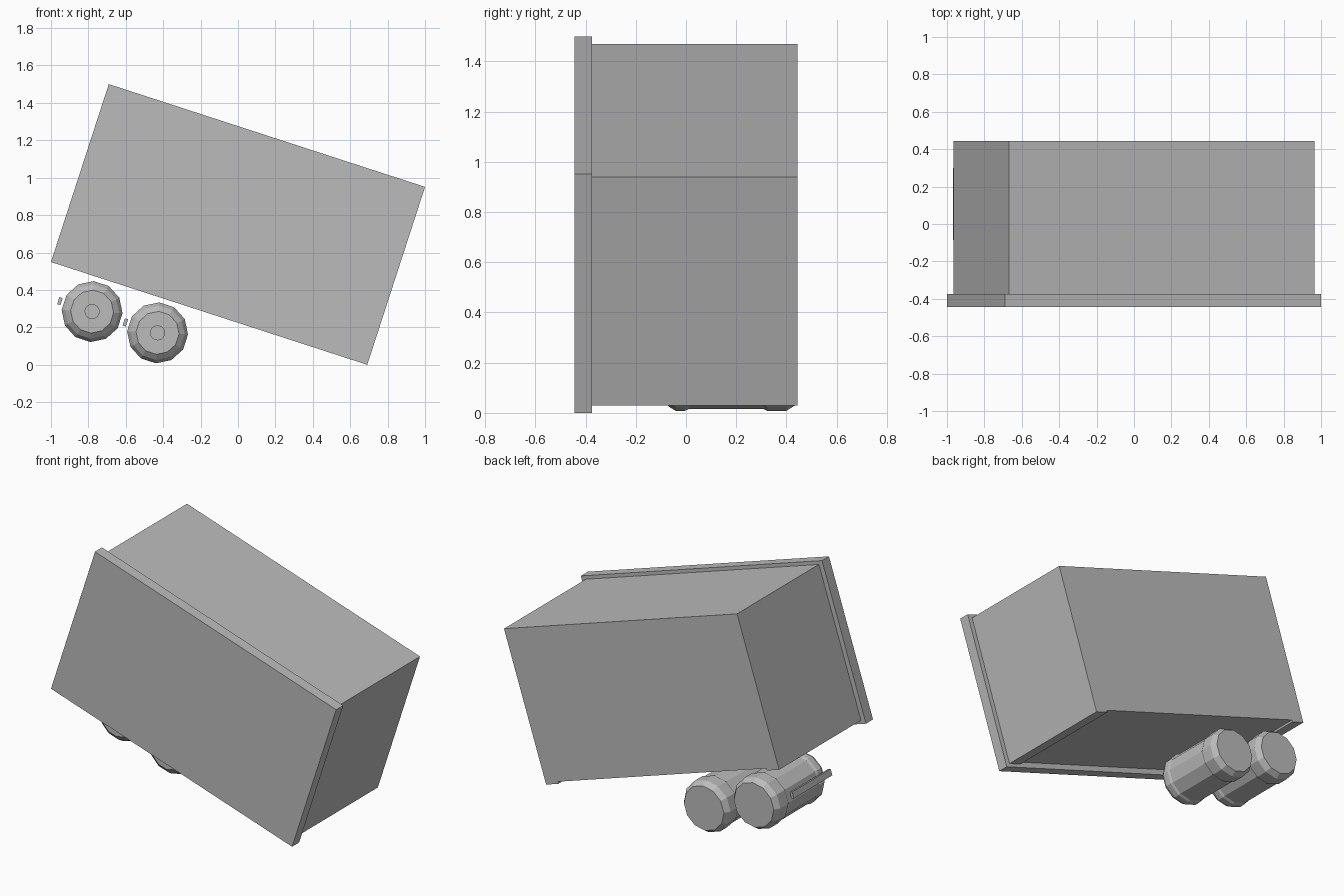
import bpy, bmesh, math
from mathutils import Matrix

if "Cube" in bpy.data.objects:
    bpy.data.objects.remove(bpy.data.objects["Cube"])

# Whole model is built level, then tilted 18 degrees about the y axis
TILT = Matrix.Translation((0, 0, 0.75)) @ Matrix.Rotation(math.radians(18), 4, 'Y')

grey = bpy.data.materials.new("light_grey")
grey.diffuse_color = (0.5, 0.5, 0.5, 1)
grey.use_nodes = True
grey.node_tree.nodes["Principled BSDF"].inputs["Base Color"].default_value = grey.diffuse_color


def finish(name, bm):
    bmesh.ops.recalc_face_normals(bm, faces=bm.faces)
    bm.transform(TILT)
    mesh = bpy.data.meshes.new(name)
    bm.to_mesh(mesh)
    bm.free()
    mesh.materials.append(grey)
    bpy.context.collection.objects.link(bpy.data.objects.new(name, mesh))


def prism(name, outline, y0, y1):
    """Extrude an x-z outline from y0 to y1."""
    bm = bmesh.new()
    face = bm.faces.new([bm.verts.new((x, y0, z)) for x, z in outline])
    new = bmesh.ops.extrude_face_region(bm, geom=[face])["geom"]
    bmesh.ops.translate(bm, vec=(0, y1 - y0, 0),
                        verts=[v for v in new if isinstance(v, bmesh.types.BMVert)])
    finish(name, bm)


def rect(x0, x1, z0, z1):
    return [(x0, z0), (x1, z0), (x1, z1), (x0, z1)]


def lathe(name, cx, cz, profile, sides):
    """Capped rings of (y, radius) around an axis along y."""
    bm = bmesh.new()
    rings = []
    for y, r in profile:
        angles = [2 * math.pi * (i + 0.5) / sides for i in range(sides)]
        rings.append([bm.verts.new((cx + r * math.cos(a), y, cz + r * math.sin(a)))
                      for a in angles])
    for a, b in zip(rings, rings[1:]):
        for i in range(sides):
            j = (i + 1) % sides
            bm.faces.new((a[i], a[j], b[j], b[i]))
    bm.faces.new(rings[0])
    bm.faces.new(rings[-1])
    finish(name, bm)


# Front panel, overhanging the body
prism("front_panel", rect(-0.889, 0.889, -0.5, 0.5), -0.445, -0.375)

# Body with a shallow recess underneath between two end lips
W, H, LIP, STEP = 0.859, 0.478, 0.09, 0.013
prism("body", [(-W, -H), (-W + LIP, -H), (-W + LIP, -H + STEP),
               (W - LIP, -H + STEP), (W - LIP, -H), (W, -H), (W, H), (-W, H)],
      -0.375, 0.445)

# Two canisters below the body, each with a button and a side clip
CAN = [(-0.095, 0.115), (-0.07, 0.145), (-0.04, 0.163), (-0.005, 0.163),
       (0.01, 0.156), (0.31, 0.156), (0.325, 0.163), (0.40, 0.163), (0.435, 0.14)]
for side, cx in (("left", -0.598), ("right", -0.23)):
    cz = -0.684
    lathe(side + "_canister", cx, cz, CAN, 12)
    lathe(side + "_button", cx, cz, [(-0.105, 0.04), (-0.09, 0.04)], 24)
    prism(side + "_clip", rect(cx - 0.19, cx - 0.172, cz - 0.02, cz + 0.02), -0.085, 0.30)
